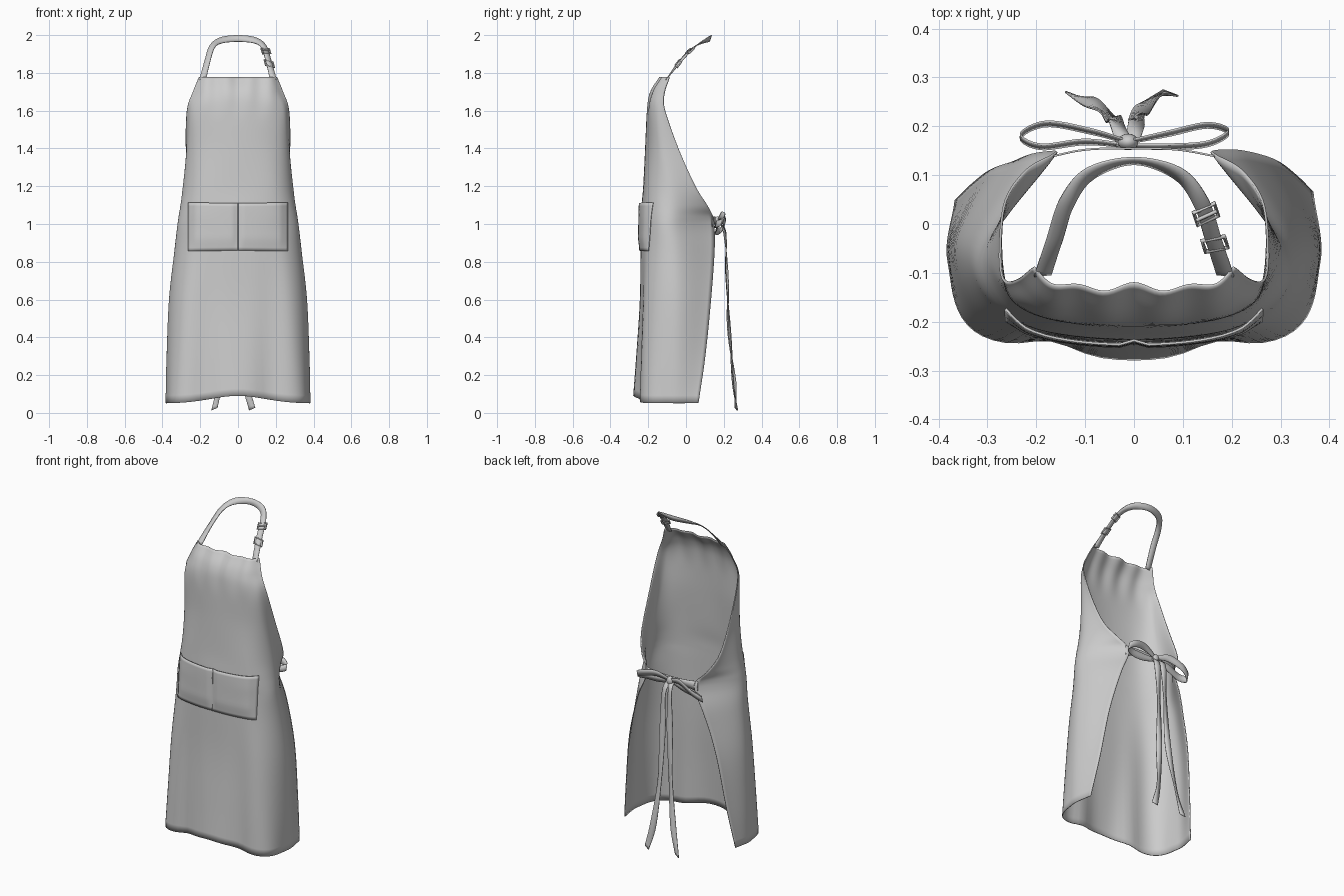
import bpy, bmesh, math
from mathutils import Vector
from mathutils.bvhtree import BVHTree

if "Cube" in bpy.data.objects:
    bpy.data.objects.remove(bpy.data.objects["Cube"])


def spline(keys, t):
    """Catmull-Rom through equal-length tuples, t in key-index units."""
    n = len(keys)
    i = min(int(t), n - 2)
    f = t - i
    p1, p2 = Vector(keys[i]), Vector(keys[i + 1])
    p0 = Vector(keys[i - 1]) if i > 0 else 2 * p1 - p2
    p3 = Vector(keys[i + 2]) if i + 2 < n else 2 * p2 - p1
    return 0.5 * (2 * p1 + (p2 - p0) * f + (2 * p0 - 5 * p1 + 4 * p2 - p3) * f ** 2
                  + (3 * p1 - p0 - 3 * p2 + p3) * f ** 3)


def smooth(ob):
    bpy.ops.object.select_all(action='DESELECT')
    ob.select_set(True)
    bpy.context.view_layer.objects.active = ob
    bpy.ops.object.shade_smooth_by_angle(angle=math.radians(50))


def sheet(name, grid, thick):
    """Cloth sheet from a grid of points."""
    w = len(grid[0])
    faces = [(r * w + c, r * w + c + 1, (r + 1) * w + c + 1, (r + 1) * w + c)
             for r in range(len(grid) - 1) for c in range(w - 1)]
    me = bpy.data.meshes.new(name)
    me.from_pydata([p for row in grid for p in row], [], faces)
    ob = bpy.data.objects.new(name, me)
    bpy.context.collection.objects.link(ob)
    mod = ob.modifiers.new("thickness", 'SOLIDIFY')
    mod.thickness = thick
    mod.offset = 0
    smooth(ob)
    return ob


def ribbon(name, keys, thick=0.004, steps=8):
    """Band from keys of (centre xyz, half-width vector xyz)."""
    grid = []
    for k in range((len(keys) - 1) * steps + 1):
        v = spline(keys, k / steps)
        c, h = Vector(v[:3]), Vector(v[3:])
        grid.append([c - h, c, c + h])
    return sheet(name, grid, thick)


# Apron body: z, front y, front corner x/y, side x/y, open edge x/y
ROWS = [
    (1.778, -.128, .10, -.133, .165, -.118, .205, -.09),
    (1.70, -.183, .12, -.177, .195, -.155, .237, -.117),
    (1.60, -.204, .15, -.195, .235, -.165, .269, -.110),
    (1.40, -.214, .17, -.195, .258, -.140, .274, -.040),
    (1.20, -.224, .20, -.200, .287, -.100, .262, .050),
    (1.10, -.233, .22, -.200, .302, -.080, .218, .112),
    (1.04, -.235, .23, -.200, .310, -.070, .165, .142),
    (0.98, -.236, .235, -.200, .318, -.070, .165, .150),
    (0.85, -.238, .245, -.205, .335, -.060, .218, .150),
    (0.60, -.242, .27, -.215, .363, -.060, .285, .132),
    (0.30, -.260, .29, -.225, .375, -.070, .328, .102),
    (0.05, -.277, .31, -.228, .379, -.080, .365, .066)]


def section(v):
    z, yf, cx, cy, sx, sy, ex, ey = spline(ROWS, v)
    drop = .018 * min(1, max(0, (1 - z) * 4))
    pts = [(-ex, ey - drop), (-sx, sy), (-cx, cy), (0, yf), (cx, cy), (sx, sy), (ex, ey)]
    row = []
    for k in range(61):
        x, y = spline(pts, k / 10)
        skirt = max(0, 1 - z)
        bib = max(0, (z - 1.55) / .23)
        if y < -.05:
            # soft skirt folds and the rippled bib edge
            y += .028 * skirt * math.exp(-((abs(x) - .17) / .07) ** 2)
            y += .007 * bib * math.cos(x * 55)
        hem = max(0, 1 - z / .5) * .045 * math.exp(-(x / .2) ** 2)
        row.append((x, y, z + hem))
    return row


body = sheet("apron_body", [section(k / 6) for k in range(11 * 6 + 1)], .005)
bm = bmesh.new()
bm.from_mesh(body.data)
tree = BVHTree.FromBMesh(bm)
bm.free()


def front_y(x, z):
    return tree.ray_cast(Vector((x, -1, z)), Vector((0, 1, 0)))[0].y


# Double pocket, held down along the sides, bottom and centre seam
grid = []
for r in range(15):
    v = r / 14
    row = []
    for c in range(53):
        x = -.263 + .526 * c / 52
        z = .86 + .25 * v + .008 * (abs(x) / .263) * (v - .5)
        puff = min(1, v * 4) * min(1, abs(x) / .03) * min(1, (.263 - abs(x)) / .04)
        row.append((x, front_y(x, z) - .006 - .009 * puff, z))
    grid.append(row)
sheet("front_pocket", grid, .005)

# Stitched seams around the pocket
def bar(name, pts, radius, cyclic=False):
    cu = bpy.data.curves.new(name, 'CURVE')
    cu.dimensions = '3D'
    cu.bevel_depth = radius
    cu.bevel_resolution = 2
    sp = cu.splines.new('POLY')
    sp.points.add(len(pts) - 1)
    for p, co in zip(sp.points, pts):
        p.co = (*co, 1)
    sp.use_cyclic_u = cyclic
    ob = bpy.data.objects.new(name, cu)
    bpy.context.collection.objects.link(ob)
    bpy.ops.object.select_all(action='DESELECT')
    ob.select_set(True)
    bpy.context.view_layer.objects.active = ob
    bpy.ops.object.convert(target='MESH')
    smooth(bpy.context.object)


bar("pocket_centre_seam", [(0, front_y(0, z) - .009, z) for z in (.86, .92, .98, 1.04, 1.11)], .002)

# Neck strap, left half mirrored to the right
half = [(-.187, -.105, 1.765, .018, .002, .002),
        (-.162, -.030, 1.862, .016, -.004, .004),
        (-.137, .045, 1.938, .014, -.008, -.004),
        (-.090, .103, 1.972, .007, -.010, -.014),
        (0, .129, 1.982, 0, -.006, -.017)]
neck = half + [(-a, b, c, -d, e, f) for a, b, c, d, e, f in half[-2::-1]]
ribbon("neck_strap", neck, .005)

# Strap adjusters: slider with middle bar, and a plain ring
for name, t, middle in (("strap_slider", 6.35, True), ("strap_ring", 7.15, False)):
    v = spline(neck, t)
    tan = (Vector(spline(neck, t + .05)[:3]) - Vector(v[:3])).normalized() * .018
    c, w = Vector(v[:3]), Vector(v[3:]) * 1.4
    bar(name, [c - w - tan, c + w - tan, c + w + tan, c - w + tan], .005, True)
    if middle:
        lift = w.cross(tan).normalized() * .005
        bar("slider_bar", [c - w + lift, c + w + lift], .004)

# Waist tie joining both back edges
ribbon("waist_tie", [(-.175, .137, 1.01, 0, 0, .032), (-.10, .152, 1.02, 0, 0, .019),
                     (-.01, .155, 1.02, 0, 0, .017), (.09, .152, 1.02, 0, 0, .019),
                     (.175, .137, 1.01, 0, 0, .032)])

# Bow loops
up = (0, .005, .019)
knot_in, knot_out = (-.012, .168, 1.02), (-.012, .160, 1.01)
for name, path in (
        ("bow_loop_left", [(-.09, .190, 1.035), (-.18, .205, 1.00), (-.232, .180, .965),
                           (-.19, .158, .965), (-.10, .168, .99)]),
        ("bow_loop_right", [(.07, .185, 1.045), (.15, .202, 1.035), (.193, .188, 1.01),
                            (.15, .164, 1.00), (.07, .158, 1.00)])):
    pts = [knot_in] + path + [knot_out]
    ribbon(name, [p + ((0, .003, .010) if p in (knot_in, knot_out) else up) for p in pts])

# Hanging tie ends
for name, path in (
        ("tie_end_left", [(-.02, .165, 1.015), (-.035, .205, .96), (-.042, .215, .75),
                          (-.055, .225, .45), (-.09, .250, .18), (-.125, .265, .02)]),
        ("tie_end_right", [(-.005, .165, 1.015), (.005, .205, .95), (.005, .218, .72),
                           (.015, .232, .42), (.04, .258, .16), (.075, .268, .02)])):
    ribbon(name, [p + (.016, .006 * (-1) ** i, .007 * (i > 3)) for i, p in enumerate(path)])

# Knot
bpy.ops.mesh.primitive_uv_sphere_add(segments=20, ring_count=12, radius=1,
                                     location=(-.012, .168, 1.015))
knot = bpy.context.object
knot.name = "bow_knot"
knot.scale = (.021, .017, .026)
smooth(knot)
